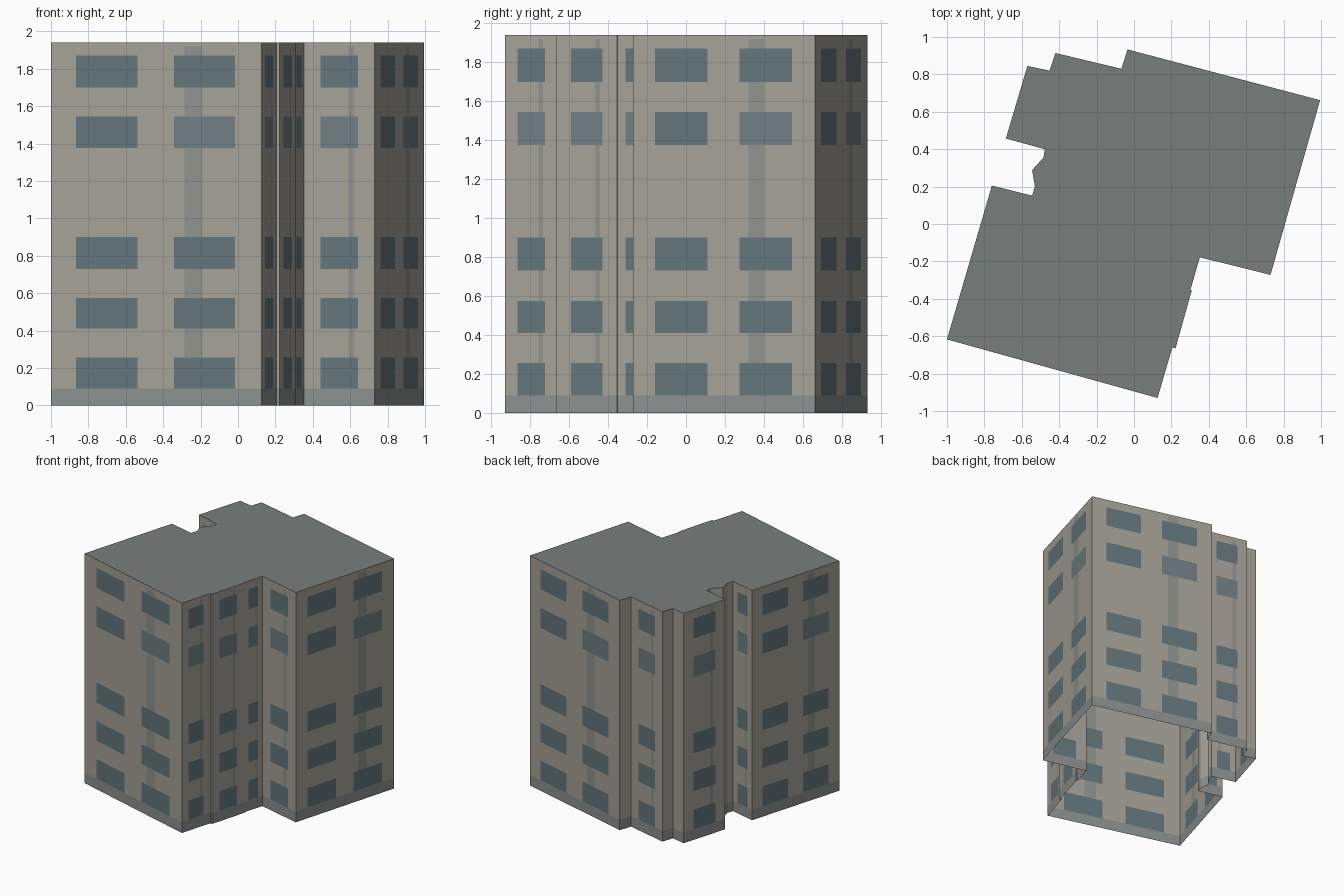
import bpy
import bmesh
from mathutils import Vector

if "Cube" in bpy.data.objects:
    bpy.data.objects.remove(bpy.data.objects["Cube"])

HEIGHT = 1.94

# Footprint corners, counter-clockwise seen from above
OUTLINE = [
    (-1.0, -0.617), (0.126, -0.93), (0.205, -0.66), (0.222, -0.665),
    (0.309, -0.355), (0.302, -0.351), (0.352, -0.178), (0.73, -0.272),
    (0.995, 0.662), (-0.034, 0.933), (-0.068, 0.83), (-0.42, 0.914),
    (-0.452, 0.82), (-0.57, 0.845), (-0.685, 0.457), (-0.477, 0.4),
    (-0.484, 0.355), (-0.545, 0.288), (-0.53, 0.2), (-0.545, 0.152),
    (-0.76, 0.205),
]

# Window rows and the heights where every wall is divided
ROWS = [(0.09, 0.255), (0.41, 0.575), (0.73, 0.90), (1.375, 1.545), (1.70, 1.87)]
BASE_TOP, STRIP_TOP = 0.09, 1.92
Z_BREAKS = sorted({0, HEIGHT, BASE_TOP, STRIP_TOP, *[z for row in ROWS for z in row]})
STRIP = (0.635, 0.72)


def material(name, rgb):
    mat = bpy.data.materials.new(name)
    mat.diffuse_color = (*rgb, 1)
    mat.use_nodes = True
    mat.node_tree.nodes["Principled BSDF"].inputs["Base Color"].default_value = mat.diffuse_color
    return mat


MATS = [
    material("wall", (0.38, 0.36, 0.315)),
    material("base_band", (0.26, 0.28, 0.27)),
    material("strip", (0.28, 0.29, 0.275)),
    material("window", (0.125, 0.181, 0.202)),
    material("pale_window", (0.16, 0.21, 0.225)),
]
ROOF = material("roof", (0.19, 0.212, 0.205))


def make_object(name, bm, mats):
    mesh = bpy.data.meshes.new(name)
    bm.to_mesh(mesh)
    bm.free()
    for mat in mats:
        mesh.materials.append(mat)
    obj = bpy.data.objects.new(name, mesh)
    bpy.context.collection.objects.link(obj)
    return obj


def panel_index(u, z, windows):
    """Material index of the wall panel centred at u (0-1 along wall), z."""
    for i, (z0, z1) in enumerate(ROWS):
        for w, (u0, u1) in enumerate(windows):
            if z0 < z < z1 and u0 < u < u1:
                return 4 if i == 3 and w == len(windows) - 1 else 3
    if z < BASE_TOP:
        return 1
    if windows and z < STRIP_TOP and STRIP[0] < u < STRIP[1]:
        return 2
    return 0


# Outer walls: each divided into flat panels for windows, strip and base band
bm = bmesh.new()
for a, b in zip(OUTLINE, OUTLINE[1:] + OUTLINE[:1]):
    a, b = Vector((*a, 0)), Vector((*b, 0))
    length = (b - a).length
    if length < 0.15:
        windows = []
    elif length < 0.6:
        windows = [(0.237, 0.763)]
    else:
        windows = [(0.12, 0.41), (0.585, 0.875)]
    us = {0, 1, *[u for win in windows for u in win]}
    if windows:
        us.update(STRIP)
    us = sorted(us)
    grid = [[bm.verts.new(a.lerp(b, u) + Vector((0, 0, z))) for u in us] for z in Z_BREAKS]
    for j in range(len(Z_BREAKS) - 1):
        for i in range(len(us) - 1):
            face = bm.faces.new((grid[j][i], grid[j][i + 1], grid[j + 1][i + 1], grid[j + 1][i]))
            face.material_index = panel_index(
                (us[i] + us[i + 1]) / 2, (Z_BREAKS[j] + Z_BREAKS[j + 1]) / 2, windows)
bmesh.ops.remove_doubles(bm, verts=bm.verts, dist=0.0005)
make_object("outer_walls", bm, MATS)

# Flat roof; the underside stays open
bm = bmesh.new()
bm.faces.new([bm.verts.new((x, y, HEIGHT)) for x, y in OUTLINE])
make_object("flat_roof", bm, [ROOF])
